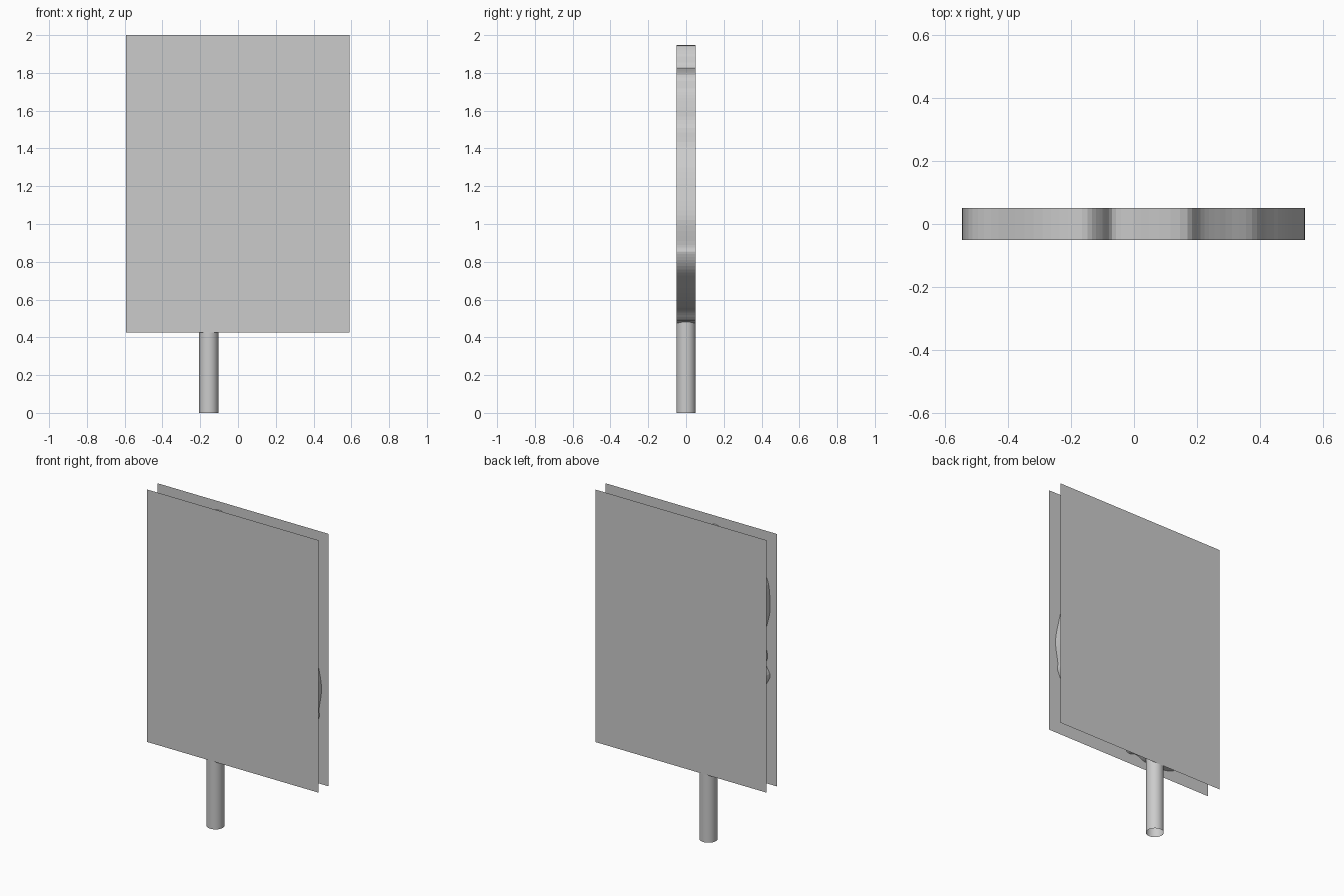
import bpy, bmesh, math
from mathutils import Vector

if "Cube" in bpy.data.objects:
    bpy.data.objects.remove(bpy.data.objects["Cube"])

grey = bpy.data.materials.new("light_grey")
grey.diffuse_color = (0.6, 0.6, 0.6, 1)
grey.use_nodes = True
grey.node_tree.nodes["Principled BSDF"].inputs["Base Color"].default_value = grey.diffuse_color
HALF = 0.051  # half the thickness of the board


def finish(name, bm):
    mesh = bpy.data.meshes.new(name)
    bm.to_mesh(mesh)
    bm.free()
    mesh.materials.append(grey)
    obj = bpy.data.objects.new(name, mesh)
    bpy.context.collection.objects.link(obj)
    return obj


def panel(name, y):
    # Single flat rectangle facing outward
    bm = bmesh.new()
    corners = [(-0.593, 0.425), (0.59, 0.425), (0.59, 2.0), (-0.593, 2.0)]
    if y > 0:
        corners.reverse()
    bm.faces.new([bm.verts.new((x, y, z)) for x, z in corners])
    return finish(name, bm)


def smooth_loop(points, steps):
    # Closed Catmull-Rom loop through the points
    pts = [Vector(p) for p in points]
    n, out = len(pts), []
    for i in range(n):
        a, b, c, d = (pts[(i + k) % n] for k in (-1, 0, 1, 2))
        for s in range(steps):
            t = s / steps
            out.append(0.5 * (2 * b + (c - a) * t + (2 * a - 5 * b + 4 * c - d) * t * t
                              + (3 * b - a - 3 * c + d) * t ** 3))
    return out


# Front and back panels
panel("front_panel", -HALF)
panel("back_panel", HALF)

# Leafy crown rim between the panels, clockwise from the left side
outline = [(-0.545, 1.10), (-0.515, 1.17), (-0.528, 1.22), (-0.505, 1.34),
           (-0.528, 1.43), (-0.545, 1.53), (-0.525, 1.70), (-0.43, 1.79),
           (-0.29, 1.90), (-0.165, 1.947), (-0.10, 1.90), (-0.07, 1.83),
           (0.02, 1.82), (0.17, 1.79), (0.21, 1.70), (0.29, 1.62),
           (0.39, 1.53), (0.42, 1.41), (0.48, 1.30), (0.52, 1.15),
           (0.541, 1.02), (0.524, 0.89), (0.525, 0.84), (0.48, 0.76),
           (0.38, 0.68), (0.27, 0.61), (0.15, 0.56), (0.06, 0.54),
           (0.0, 0.49), (-0.06, 0.50), (-0.13, 0.475), (-0.26, 0.475),
           (-0.34, 0.50), (-0.39, 0.57), (-0.44, 0.67), (-0.46, 0.80),
           (-0.50, 0.90), (-0.51, 1.02)]
bm = bmesh.new()
rows = [[bm.verts.new((p.x, y, p.y)) for p in smooth_loop(outline, 5)]
        for y in (-HALF, HALF)]
count = len(rows[0])
for i in range(count):
    j = (i + 1) % count
    bm.faces.new((rows[0][i], rows[0][j], rows[1][j], rows[1][i]))
bmesh.ops.recalc_face_normals(bm, faces=bm.faces)
finish("crown_rim", bm)

# Open round trunk below the crown
bm = bmesh.new()
bmesh.ops.create_cone(bm, cap_ends=False, segments=32, radius1=0.051,
                      radius2=0.051, depth=0.48)
bmesh.ops.translate(bm, verts=bm.verts, vec=(-0.155, 0, 0.24))
for face in bm.faces:
    face.smooth = True
finish("trunk", bm)
